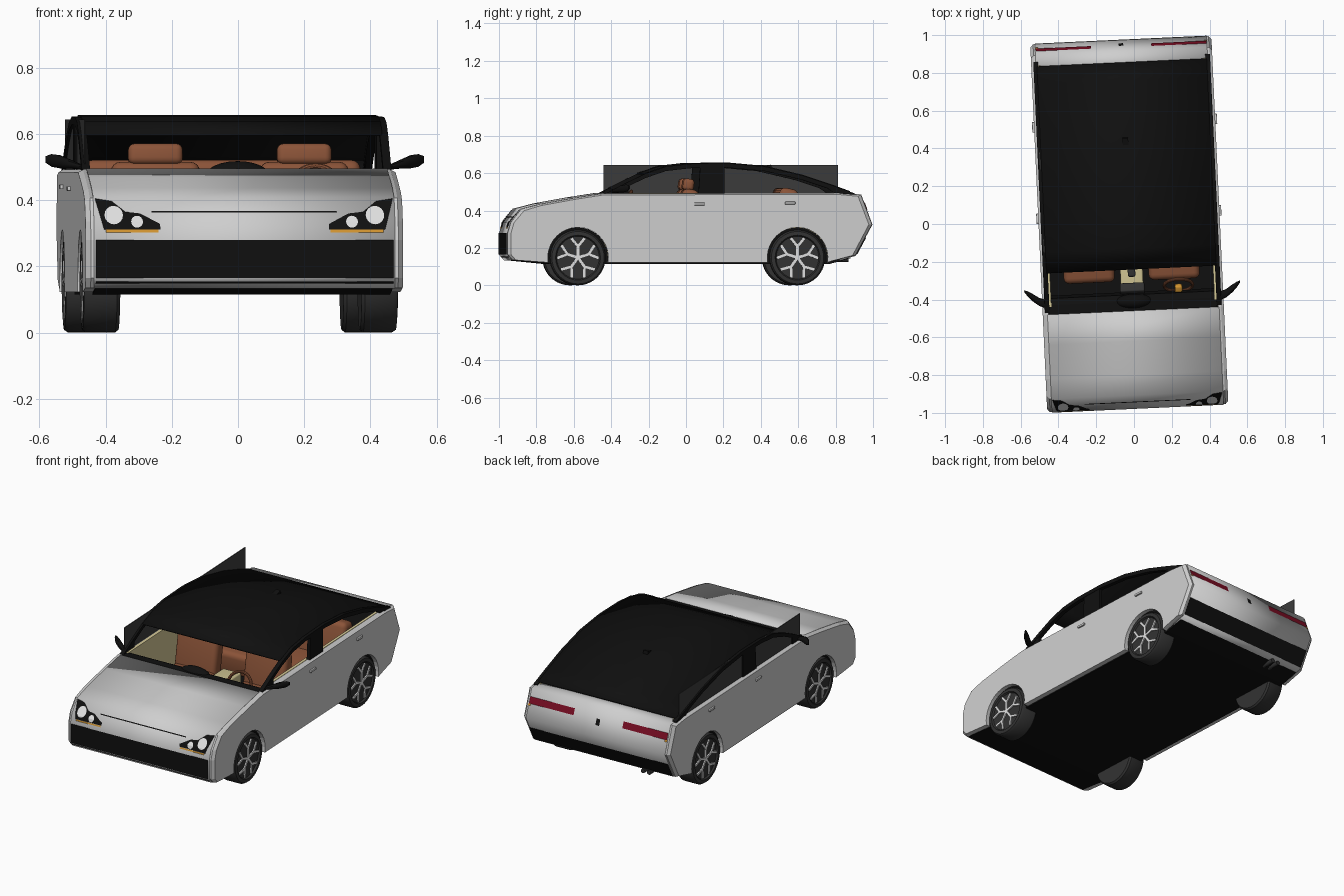
import bpy, bmesh, math
from mathutils import Matrix, Vector

if "Cube" in bpy.data.objects:
    bpy.data.objects.remove(bpy.data.objects["Cube"])

# whole car sits slightly turned about z
PLACE = Matrix.Translation((-0.025, 0.0, 0)) @ Matrix.Rotation(math.radians(2.65), 4, 'Z')

def mat(name, r, g, b):
    m = bpy.data.materials.new(name)
    m.diffuse_color = (r, g, b, 1)
    m.use_nodes = True
    m.node_tree.nodes["Principled BSDF"].inputs["Base Color"].default_value = m.diffuse_color
    return m

PAINT = mat("silver_grey_paint", 0.62, 0.62, 0.62)
BLACK = mat("black_trim", 0.005, 0.005, 0.005)
RUBBER = mat("tyre_rubber", 0.032, 0.032, 0.032)
GLASS = mat("smoked_glass", 0.045, 0.045, 0.045)
LEATHER = mat("brown_leather", 0.26, 0.088, 0.04)
CREAM = mat("cream_trim", 0.65, 0.57, 0.3)
RED = mat("tail_red", 0.2, 0.004, 0.017)
AMBER = mat("amber", 0.65, 0.3, 0.03)
SILVER = mat("bright_silver", 0.75, 0.75, 0.75)

def finish(name, bm, m, smooth=False):
    bmesh.ops.recalc_face_normals(bm, faces=bm.faces)
    me = bpy.data.meshes.new(name)
    bm.to_mesh(me)
    bm.free()
    me.materials.append(m)
    ob = bpy.data.objects.new(name, me)
    bpy.context.collection.objects.link(ob)
    ob.matrix_world = PLACE
    if smooth:
        bpy.ops.object.select_all(action='DESELECT')
        ob.select_set(True)
        bpy.context.view_layer.objects.active = ob
        bpy.ops.object.shade_smooth_by_angle(angle=math.radians(35))
    return ob

def loft(bm, rings):
    """Closed solid through rings of equal point count."""
    vs = [[bm.verts.new(p) for p in r] for r in rings]
    n = len(vs[0])
    for a, b in zip(vs, vs[1:]):
        for i in range(n):
            bm.faces.new((a[i], a[(i + 1) % n], b[(i + 1) % n], b[i]))
    bm.faces.new(vs[0])
    bm.faces.new(vs[-1])

def prism(name, polys, x0, x1, m, sides=(1, -1)):
    """Side-view polygons (y, z) extruded across x, on one or both sides."""
    bm = bmesh.new()
    for s in sides:
        for pts in polys:
            loft(bm, [[(s * x, y, z) for y, z in pts] for x in (x0, x1)])
    return finish(name, bm, m)

def box(name, c, size, m, bevel=0, tilt=0, sides=(1,)):
    bm = bmesh.new()
    for s in sides:
        M = (Matrix.Translation((s * c[0], c[1], c[2])) @ Matrix.Rotation(math.radians(tilt), 4, 'X')
             @ Matrix.Diagonal((*size, 1)))
        bmesh.ops.create_cube(bm, size=1, matrix=M)
    if bevel:
        bmesh.ops.bevel(bm, geom=bm.edges[:], offset=bevel, segments=4, affect='EDGES', profile=0.5)
    return finish(name, bm, m, smooth=bevel > 0)

def sheet(name, path, w, m, thick):
    bm = bmesh.new()
    vs = [[bm.verts.new((x, y, z)) for x in (-w, w)] for y, z in path]
    for a, b in zip(vs, vs[1:]):
        bm.faces.new((a[0], a[1], b[1], b[0]))
    ob = finish(name, bm, m, smooth=True)
    mod = ob.modifiers.new("thickness", 'SOLIDIFY')
    mod.thickness = thick
    mod.offset = 0
    return ob

def decal(name, poly, path, off, m, sides=(1, -1)):
    """Front-view polygon (x, z) laid on the surface y(z) of a path."""
    bm = bmesh.new()
    for s in sides:
        bm.faces.new([bm.verts.new((s * x, 0, z)) for x, z in poly])
    for _, z in path:
        bmesh.ops.bisect_plane(bm, geom=bm.verts[:] + bm.edges[:] + bm.faces[:],
                               plane_co=(0, 0, z), plane_no=(0, 0, 1))
    p = sorted(path, key=lambda q: q[1])
    for v in bm.verts:
        for (ya, za), (yb, zb) in zip(p, p[1:]):
            if za - 1e-6 <= v.co.z <= zb + 1e-6:
                v.co.y = ya + (yb - ya) * (v.co.z - za) / max(zb - za, 1e-6) + off
                break
    return finish(name, bm, m)

def rect(x0, x1, z0, z1):
    return [(x0, z0), (x1, z0), (x1, z1), (x0, z1)]

def arc(cy, r, z0, n=18, cz=0.148):
    a0 = math.asin((z0 - cz) / r)
    return [(cy + r * math.cos(a0 + (math.pi - 2 * a0) * i / n),
             cz + r * math.sin(a0 + (math.pi - 2 * a0) * i / n)) for i in range(n + 1)]

FRONT_Y, REAR_Y = -0.60, 0.575
NOSE = [(-0.95, 0.135), (-0.976, 0.165), (-0.976, 0.28), (-0.96, 0.335), (-0.905, 0.407),
        (-0.80, 0.434), (-0.62, 0.467), (-0.46, 0.492)]
TAIL = [(0.80, 0.493), (0.915, 0.484), (0.974, 0.325), (0.885, 0.16), (0.80, 0.135)]

# body sides with wheel arches, chamfered at the outer edge
side = NOSE + TAIL[:4] + [(0.75, 0.128)] + arc(REAR_Y, 0.162, 0.122) + arc(FRONT_Y, 0.162, 0.122)
def inset(p):
    y, z = p
    return (y * 0.982 if abs(y) > 0.8 else y, z - 0.008 if z > 0.4 else z)
bm = bmesh.new()
for s in (1, -1):
    loft(bm, [[(s * x, *p) for p in pts] for x, pts in
              ((0.45, side), (0.465, side), (0.48, [inset(p) for p in side]))])
finish("body_sides", bm, PAINT)

# hood and nose, tail and deck, floor
sheet("hood_and_nose", NOSE, 0.455, PAINT, 0.006)
sheet("tail_and_deck", TAIL, 0.455, PAINT, 0.006)
prism("floor", [[(-0.95, 0.135), (-0.75, 0.115), (0.75, 0.115), (0.86, 0.145), (0.75, 0.14), (-0.75, 0.14)]],
      -0.45, 0.45, BLACK, (1,))
prism("wheel_wells", [arc(y, 0.161, 0.125) for y in (FRONT_Y, REAR_Y)], 0.33, 0.455, BLACK)

# front details
decal("grille", rect(-0.45, 0.45, 0.165, 0.28), NOSE, -0.006, BLACK, (1,))
decal("lower_lip", rect(-0.45, 0.45, 0.148, 0.154), NOSE, -0.006, BLACK, (1,))
decal("hood_gap", rect(-0.28, 0.28, 0.363, 0.368), NOSE, -0.006, BLACK, (1,))
decal("headlight_housings", [(0.45, 0.405), (0.40, 0.397), (0.36, 0.365), (0.315, 0.36), (0.255, 0.328),
                             (0.255, 0.312), (0.425, 0.312)], NOSE, -0.006, BLACK)
decal("indicators", rect(0.26, 0.42, 0.303, 0.311), NOSE, -0.007, AMBER)
for nm, cx, cz, r in (("main_lamps", 0.395, 0.355, 0.028), ("inner_lamps", 0.325, 0.335, 0.018)):
    decal(nm, [(cx + r * math.cos(i * math.pi / 8), cz + r * math.sin(i * math.pi / 8)) for i in range(16)],
          NOSE, -0.01, SILVER)

# rear details
decal("tail_lights", rect(0.16, 0.452, 0.405, 0.442), TAIL, 0.006, RED)
decal("tail_indicators", rect(0.44, 0.456, 0.395, 0.405), TAIL, 0.007, AMBER)
decal("rear_bumper", rect(-0.455, 0.455, 0.165, 0.255), TAIL, 0.007, BLACK, (1,))
decal("boot_latch", rect(-0.012, 0.012, 0.385, 0.42), TAIL, 0.006, BLACK, (1,))
bm = bmesh.new()
for x in (-0.29, -0.25):
    bmesh.ops.create_cone(bm, segments=16, radius1=0.013, radius2=0.013, depth=0.08, cap_ends=True,
                          matrix=Matrix.Translation((x, 0.84, 0.138)) @ Matrix.Rotation(math.pi / 2, 4, 'X'))
finish("exhaust_pipes", bm, RUBBER, True)

# roof, rails and pillars
RAIL = [(-0.45, 0.492), (-0.34, 0.549), (-0.24, 0.597), (-0.13, 0.635), (0.0, 0.65), (0.2, 0.653),
        (0.4, 0.635), (0.6, 0.588), (0.76, 0.535), (0.88, 0.492)]
sheet("roof_and_rear_window", RAIL[2:9] + [(0.855, 0.5)], 0.45, BLACK, 0.008)
prism("roof_rails", [RAIL + [(y, z - 0.024) for y, z in reversed(RAIL)]], 0.443, 0.468, BLACK)
prism("window_corners", [[(-0.44, 0.488), (-0.33, 0.54), (-0.33, 0.488)],
                         [(0.72, 0.53), (0.87, 0.488), (0.78, 0.488)]], 0.446, 0.466, BLACK)
prism("middle_pillars", [[(0.045, 0.488), (0.185, 0.488), (0.185, 0.645), (0.055, 0.645)]], 0.446, 0.466, BLACK)
prism("left_side_glass", [[(-0.42, 0.488), (0.835, 0.488), (0.835, 0.643), (-0.42, 0.643)]], 0.455, 0.459, GLASS, (-1,))
prism("roof_aerial", [[(0.40, 0.63), (0.46, 0.62), (0.455, 0.645)]], -0.015, 0.015, BLACK, (1,))

# mirrors swept outwards
bm = bmesh.new()
for s in (1, -1):
    rings = []
    for x, y, z, a, b in ((0.455, -0.405, 0.497, 0.022, 0.006), (0.495, -0.39, 0.508, 0.022, 0.013),
                          (0.53, -0.365, 0.516, 0.02, 0.02), (0.555, -0.345, 0.52, 0.014, 0.019),
                          (0.572, -0.33, 0.523, 0.005, 0.01)):
        rings.append([(s * x, y + a * math.cos(t * math.pi / 6), z + b * math.sin(t * math.pi / 6))
                      for t in range(12)])
    loft(bm, rings)
finish("door_mirrors", bm, BLACK, True)

# door handles
for nm, y, z in (("front_door_handles", 0.05, 0.435), ("rear_door_handles", 0.535, 0.44)):
    box(nm, (0.484, y, z), (0.012, 0.055, 0.014), PAINT, 0.003, 0, (1, -1))

# wheels: tyre, dark rim dish, forked spokes
def bar(cy, p, q, w):
    d = (Vector(q) - Vector(p)).normalized() * w
    n = Vector((-d.y, d.x))
    return [(cy + v.x, 0.148 + v.y) for v in (Vector(p) + n, Vector(p) - n, Vector(q) - n, Vector(q) + n)]

tyres, dishes, spokes = bmesh.new(), bmesh.new(), []
for cy in (FRONT_Y, REAR_Y):
    ring = lambda x, r: [(x, cy + r * math.cos(i * math.pi / 20), 0.148 + r * math.sin(i * math.pi / 20))
                         for i in range(40)]
    for s in (1, -1):
        loft(tyres, [ring(s * x, r) for x, r in ((0.365, 0.11), (0.365, 0.14), (0.375, 0.148), (0.462, 0.148),
                                                 (0.474, 0.14), (0.476, 0.12), (0.466, 0.114))])
        loft(dishes, [ring(s * x, 0.113) for x in (0.46, 0.4672)])
    for k in range(5):
        t = math.radians(90 + 72 * k)
        pol = lambda r, da: (r * math.cos(t + da), r * math.sin(t + da))
        spokes.append(bar(cy, (0, 0), pol(0.066, 0), 0.007))
        spokes += [bar(cy, pol(0.06, 0), pol(0.11, da), 0.0065) for da in (0.33, -0.33)]
finish("tyres", tyres, RUBBER, True)
finish("rim_dishes", dishes, RUBBER)
prism("wheel_spokes", spokes, 0.464, 0.474, SILVER)

# interior: door trim, dashboard, console, steering wheel
prism("door_trim", [[(-0.42, 0.14), (0.80, 0.14), (0.86, 0.494), (-0.42, 0.494)]], 0.432, 0.449, CREAM)
prism("dashboard", [[(-0.47, 0.36), (-0.47, 0.491), (-0.41, 0.493), (-0.375, 0.475), (-0.36, 0.36)]],
      -0.445, 0.445, BLACK, (1,))
bm = bmesh.new()
bmesh.ops.create_uvsphere(bm, u_segments=24, v_segments=12, radius=1,
                          matrix=Matrix.Translation((0.005, -0.41, 0.47)) @ Matrix.Diagonal((0.1, 0.04, 0.048, 1)))
finish("dash_hub", bm, BLACK, True)
box("centre_console", (0, -0.2, 0.24), (0.12, 0.36, 0.2), CREAM, 0.01)
box("console_screen", (0, -0.35, 0.40), (0.13, 0.05, 0.1), RUBBER, 0.008, -20)
box("gear_lever", (0, -0.25, 0.36), (0.04, 0.06, 0.06), RUBBER, 0.01)
bpy.ops.mesh.primitive_torus_add(major_radius=0.075, minor_radius=0.009, major_segments=32, minor_segments=10)
wheel = bpy.context.object
wheel.name = "steering_wheel"
wheel.data.materials.append(LEATHER)
wheel.matrix_world = PLACE @ Matrix.Translation((0.245, -0.335, 0.435)) @ Matrix.Rotation(math.radians(65), 4, 'X')
bpy.ops.object.shade_smooth_by_angle()
box("steering_hub", (0.245, -0.355, 0.43), (0.04, 0.05, 0.04), AMBER, 0.012, 25)

# seats
LR = (1, -1)
box("front_seat_cushions", (0.225, -0.15, 0.25), (0.27, 0.3, 0.12), LEATHER, 0.03, 5, LR)
box("front_seat_backs", (0.225, -0.01, 0.38), (0.27, 0.09, 0.27), LEATHER, 0.03, -10, LR)
box("front_headrests", (0.225, 0.0, 0.538), (0.165, 0.06, 0.064), LEATHER, 0.02, -8, LR)
box("rear_bench_cushion", (0, 0.36, 0.25), (0.84, 0.28, 0.14), LEATHER, 0.03, 5)
box("rear_bench_back", (0, 0.51, 0.385), (0.84, 0.10, 0.27), LEATHER, 0.03, -12)
box("rear_shelf", (0, 0.69, 0.475), (0.86, 0.3, 0.01), BLACK)
